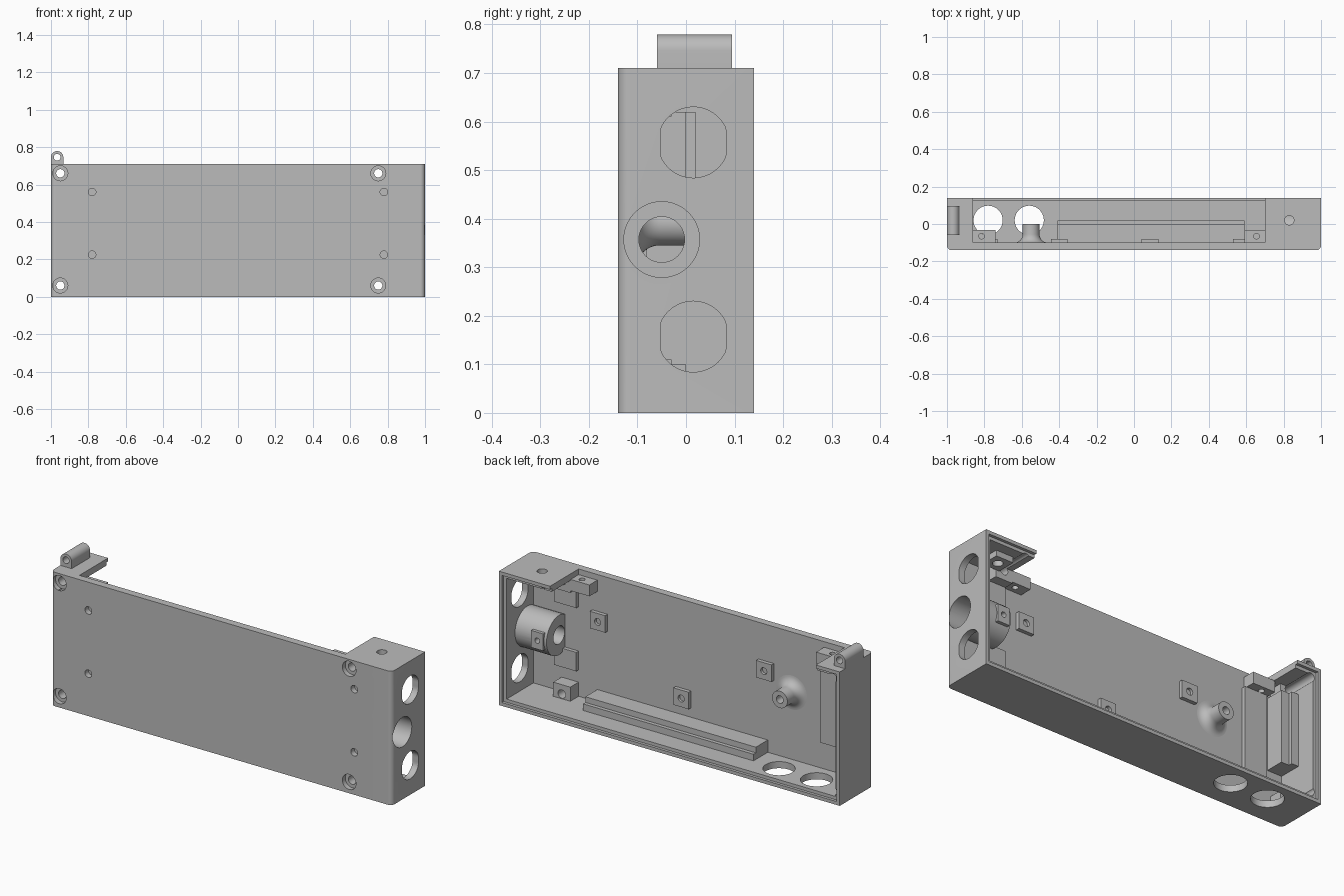
import bpy, bmesh, math
from mathutils import Matrix, Vector

cube = bpy.data.objects.get("Cube")
if cube:
    bpy.data.objects.remove(cube, do_unlink=True)

grey = bpy.data.materials.new("plain grey")
grey.use_nodes = True
tone = (0.5, 0.5, 0.5, 1)
grey.diffuse_color = tone
grey.node_tree.nodes["Principled BSDF"].inputs["Base Color"].default_value = tone

TURN = {"x": Matrix.Rotation(math.pi / 2, 4, "Y"),
        "y": Matrix.Rotation(math.pi / 2, 4, "X"),
        "z": Matrix.Identity(4)}


def finish(name, bm):
    bmesh.ops.recalc_face_normals(bm, faces=bm.faces)
    mesh = bpy.data.meshes.new(name)
    bm.to_mesh(mesh)
    bm.free()
    mesh.materials.append(grey)
    obj = bpy.data.objects.new(name, mesh)
    bpy.context.collection.objects.link(obj)
    return obj


def box(name, x, y, z):
    bm = bmesh.new()
    bmesh.ops.create_cube(bm, size=1)
    for v in bm.verts:
        v.co = Vector([lo + (hi - lo) * (c + 0.5) for c, (lo, hi) in zip(v.co, (x, y, z))])
    return finish(name, bm)


def rod(name, axis, start, end, radius, flat=None, sides=40):
    """Cylinder between two points on one axis; flat trims its sides in y."""
    a, b = Vector(start), Vector(end)
    bm = bmesh.new()
    bmesh.ops.create_cone(bm, cap_ends=True, segments=sides, radius1=radius,
                          radius2=radius, depth=(b - a).length)
    bmesh.ops.transform(bm, matrix=TURN[axis], verts=bm.verts)
    for v in bm.verts:
        if flat:
            v.co.y = max(-flat, min(flat, v.co.y))
        v.co += (a + b) / 2
    return finish(name, bm)


def extrude(name, profile, axis, lo, hi):
    """Extrude a closed profile: (x, y) along z, (x, z) along y or (y, z) along x."""
    place = {"z": lambda p, d: (p[0], p[1], d),
             "y": lambda p, d: (p[0], d, p[1]),
             "x": lambda p, d: (d, p[0], p[1])}[axis]
    bm = bmesh.new()
    ends = [[bm.verts.new(place(p, d)) for p in profile] for d in (lo, hi)]
    for ring in ends:
        bm.faces.new(ring)
    for i in range(len(profile)):
        j = (i + 1) % len(profile)
        bm.faces.new((ends[0][i], ends[0][j], ends[1][j], ends[1][i]))
    return finish(name, bm)


def arc(cx, cy, r, start, end, steps=10):
    angles = [math.radians(start + (end - start) * i / steps) for i in range(steps + 1)]
    return [(cx + r * math.cos(t), cy + r * math.sin(t)) for t in angles]


def cut(obj, *cutters):
    for c in cutters:
        mod = obj.modifiers.new("cut", "BOOLEAN")
        mod.object, mod.operation, mod.solver = c, "DIFFERENCE", "EXACT"
        bpy.context.view_layer.update()
        baked = bpy.data.meshes.new_from_object(
            obj.evaluated_get(bpy.context.evaluated_depsgraph_get()))
        obj.modifiers.clear()
        obj.data = baked
    return obj


H, BACK, FRONT, FLOOR = 0.71, 0.14, -0.14, -0.10
WALL = 0.035
cutters = []


def tool(obj):
    obj.hide_render = True
    cutters.append(obj)
    return obj


# Tray with rounded front edges, hollowed from the back
case = extrude("case", [(1, BACK), (-1, BACK)] + arc(-0.975, FRONT + 0.025, 0.025, 180, 270)
               + arc(0.975, FRONT + 0.025, 0.025, 270, 360), "z", 0, H)
inner = 1 - WALL
cut(case,
    tool(box("cavity_cutter", (-inner, inner), (FLOOR, 0.3), (WALL, H - WALL))),
    tool(box("rim_cutter", (-0.982, 0.982), (0.125, 0.3), (0.018, H - 0.018))),
    tool(box("top_opening_cutter", (-0.86, 0.70), (FLOOR, 0.3), (0.5, 0.9))))

# Corner screw holes with counterbores, shared with the bosses behind them
corners = [(x, z) for x in (-0.95, 0.75) for z in (0.06, 0.66)]
for x, z in corners:
    hole = tool(rod("screw_cutter", "y", (x, -0.3, z), (x, 0.3, z), 0.022))
    sink = tool(rod("counterbore_cutter", "y", (x, -0.3, z), (x, FRONT + 0.025, z), 0.04))
    cut(case, hole, sink)
    xs = (-inner, -0.90) if x < 0 else (0.70, 0.80)
    zs = (WALL, 0.11) if z < 0.3 else (0.61, H - WALL)
    cut(box("screw_boss", xs, (FLOOR, -0.03), zs), hole)

# Blind holes in the front plate
for x in (-0.78, 0.78):
    for z in (0.225, 0.56):
        cut(case, tool(rod("blind_cutter", "y", (x, -0.3, z), (x, -0.11, z), 0.02, sides=24)))

# Flat-sided openings in the right end, round ones in the bottom, one in the top
for z in (0.157, 0.557):
    cut(case, tool(rod("port_cutter", "x", (0.9, 0.015, z), (1.1, 0.015, z), 0.073, 0.068)))
for x in (-0.78, -0.56):
    cut(case, tool(rod("bottom_cutter", "z", (x, 0.02, -0.1), (x, 0.02, 0.1), 0.078)))
top_hole = tool(rod("top_cutter", "z", (0.83, 0.02, 0.6), (0.83, 0.02, 0.8), 0.025))
cut(case, top_hole)
cut(box("top_boss", (0.78, 0.88), (-0.03, 0.07), (0.645, H - WALL)), top_hole)

# Bored sleeve inside the right end, trimmed flush with the plate
JY, JZ = -0.05, 0.357
bore = tool(rod("bore_cutter", "x", (0.6, JY, JZ), (1.2, JY, JZ), 0.047))
wide = tool(rod("wide_bore_cutter", "x", (0.86, JY, JZ), (1.2, JY, JZ), 0.078))
sleeve = rod("sleeve", "x", (0.78, JY, JZ), (0.97, JY, JZ), 0.105)
trim = tool(box("trim_cutter", (0.5, 1.2), (-0.4, -0.115), (0, 0.7)))
pinch = tool(rod("pinch_cutter", "y", (0.83, JY, JZ), (0.83, 0.2, JZ), 0.014, sides=20))
cut(sleeve, trim, bore, wide, pinch)
cut(case, bore, wide)
cut(box("sleeve_pad", (0.795, 0.865), (0.03, 0.062), (JZ - 0.045, JZ + 0.045)), bore, pinch)

# Mounting pads on the inside of the plate
for x, z in ((-0.40, 0.47), (0.085, 0.195), (0.575, 0.47)):
    pad = box("mounting_pad", (x - 0.045, x + 0.045), (FLOOR, -0.08), (z - 0.045, z + 0.045))
    cut(pad, tool(rod("pad_cutter", "y", (x, -0.095, z), (x, 0, z), 0.018, sides=24)))
for z in (0.225, 0.56):
    box("plate_pad", (0.70, 0.83), (FLOOR, -0.08), (z - 0.05, z + 0.05))
box("tall_plate_pad", (-0.86, -0.73), (FLOOR, -0.08), (0.18, 0.62))

# Screw tabs at the ends of the top opening
for xs, hx in (((-0.87, -0.74), -0.815), ((0.59, 0.71), 0.655)):
    tab = box("top_tab", xs, (FLOOR, -0.033), (0.62, H - 0.03))
    cut(tab, tool(rod("tab_cutter", "z", (hx, -0.065, 0.5), (hx, -0.065, 0.8), 0.015, sides=24)))

# Stepped rails along the bottom and up the left end
def step(base, low, high):
    return [(FLOOR, base), (0.02, base), (0.02, low), (0, low), (0, high), (FLOOR, high)]


extrude("bottom_rail", step(WALL, 0.07, 0.10), "x", -0.41, 0.59)
extrude("end_rail", [(x, y) for y, x in step(-inner, -0.925, -0.88)], "z", 0.24, 0.62)

# Flared post, turned around the y axis
bm = bmesh.new()
profile = [(0.0, -0.06), (0.02, -0.06), (0.02, 0), (0.045, 0), (0.045, -0.055)]
profile += [(0.09 - r, y) for r, y in arc(0, -0.055, 0.045, 0, -90, 8)]
verts = [bm.verts.new((r, y, 0)) for r, y in profile]
edges = [bm.edges.new(pair) for pair in zip(verts, verts[1:])]
bmesh.ops.spin(bm, geom=verts + edges, cent=(0, 0, 0), axis=(0, 1, 0),
               angle=math.tau, steps=40, use_merge=True)
bmesh.ops.remove_doubles(bm, verts=bm.verts, dist=0.0001)
post = finish("flared_post", bm)
post.location = (-0.55, 0, 0.39)

# Hinge lug on the top left corner
lug = extrude("hinge_lug", [(-1, 0.70), (-0.934, 0.70)] + arc(-0.967, 0.746, 0.033, 0, 180, 20),
              "y", -0.06, 0.095)
cut(lug, tool(rod("hinge_cutter", "y", (-0.967, -0.3, 0.746), (-0.967, 0.3, 0.746), 0.018)))

# Remove the cutters and smooth the curved faces
for c in cutters:
    bpy.data.objects.remove(c, do_unlink=True)
bpy.ops.object.select_all(action="DESELECT")
parts = [o for o in bpy.context.collection.objects if o.type == "MESH"]
for o in parts:
    o.select_set(True)
bpy.context.view_layer.objects.active = case
bpy.ops.object.shade_smooth_by_angle(angle=math.radians(30))
